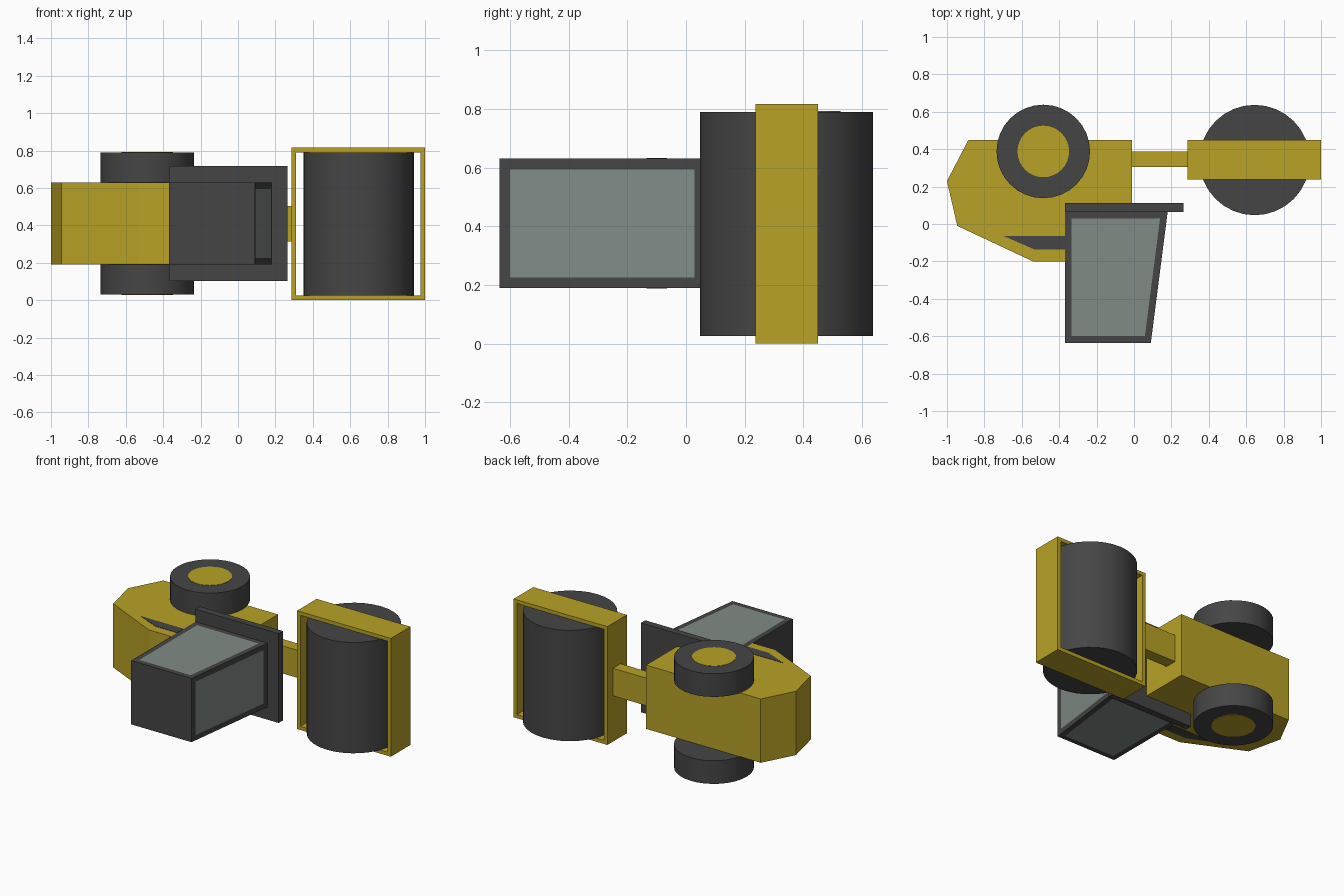
import bpy, bmesh, math
from mathutils import Matrix

if "Cube" in bpy.data.objects:
    bpy.data.objects.remove(bpy.data.objects["Cube"])


def material(name, rgb):
    m = bpy.data.materials.new(name)
    m.diffuse_color = (*rgb, 1)
    m.use_nodes = True
    m.node_tree.nodes["Principled BSDF"].inputs["Base Color"].default_value = m.diffuse_color
    return m


YELLOW = material("yellow_paint", (0.48, 0.36, 0.02))
DARK = material("dark_grey", (0.06, 0.06, 0.06))
GLASS = material("window_glass", (0.22, 0.26, 0.24))


def finish(bm, name, *mats):
    bmesh.ops.recalc_face_normals(bm, faces=bm.faces)
    mesh = bpy.data.meshes.new(name)
    bm.to_mesh(mesh)
    bm.free()
    for m in mats:
        mesh.materials.append(m)
    ob = bpy.data.objects.new(name, mesh)
    bpy.context.collection.objects.link(ob)
    return ob


def prism_bm(points, z0, z1):
    """Extrude an xy outline from z0 to z1."""
    bm = bmesh.new()
    face = bm.faces.new([bm.verts.new((x, y, z0)) for x, y in points])
    ext = bmesh.ops.extrude_face_region(bm, geom=[face])["geom"]
    bmesh.ops.translate(bm, vec=(0, 0, z1 - z0),
                        verts=[g for g in ext if isinstance(g, bmesh.types.BMVert)])
    bmesh.ops.recalc_face_normals(bm, faces=bm.faces)
    # extruding may leave or consume the base cap, so make sure both are present
    bmesh.ops.holes_fill(bm, edges=[e for e in bm.edges if e.is_boundary])
    return bm


def prism(name, points, z0, z1, mat):
    return finish(prism_bm(points, z0, z1), name, mat)


def rect(x0, x1, y0, y1):
    return [(x0, y0), (x1, y0), (x1, y1), (x0, y1)]


def cylinder(name, x, y, r, z0, z1, mat):
    bm = bmesh.new()
    bmesh.ops.create_cone(bm, cap_ends=True, segments=32, radius1=r, radius2=r, depth=z1 - z0,
                          matrix=Matrix.Translation((x, y, (z0 + z1) / 2)))
    ob = finish(bm, name, mat)
    bpy.ops.object.select_all(action='DESELECT')
    bpy.context.view_layer.objects.active = ob
    ob.select_set(True)
    bpy.ops.object.shade_smooth_by_angle(angle=math.radians(30))
    return ob


MID = 0.41          # mirror plane of the machine, which lies on its side
LO, HI = 0.19, 0.63  # width of body and cabin

# Engine body
prism("engine_body", [(-1, 0.23), (-0.945, -0.01), (-0.54, -0.2), (-0.37, -0.2), (-0.37, 0.11),
                      (-0.01, 0.11), (-0.01, 0.45), (-0.885, 0.45)], LO, HI, YELLOW)

# Side vents, wheels and hubs, mirrored about the middle
vent = [(-0.695, -0.065), (-0.535, -0.135), (-0.37, -0.135), (-0.37, -0.065)]
for side, s in (("left", 1), ("right", -1)):
    def span(a, b):
        return sorted((MID + s * a, MID + s * b))
    prism(side + "_vent", vent, *span(0.21, 0.222), DARK)
    cylinder(side + "_rear_wheel", -0.485, 0.388, 0.25, *span(0.22, 0.38), DARK)
    cylinder(side + "_wheel_hub", -0.485, 0.388, 0.138, *span(0.36, 0.382), YELLOW)

# Cabin floor and hitch bar
prism("cabin_floor", rect(-0.37, 0.265, 0.065, 0.112), 0.102, 0.718, DARK)
prism("hitch_bar", rect(-0.02, 0.29, 0.305, 0.388), 0.315, 0.505, YELLOW)

# Cabin with inset windows on both sides and the windscreen
bm = prism_bm([(-0.37, 0.065), (-0.37, -0.635), (0.09, -0.635), (0.18, 0.065)], LO, HI)
panes = [f for f in bm.faces if abs(f.normal.z) > 0.9 or f.normal.x > 0.9]
bmesh.ops.inset_individual(bm, faces=panes, thickness=0.036, use_even_offset=True)
for f in panes:
    f.material_index = 1
finish(bm, "cabin", DARK, GLASS)

# Front drum and its surrounding frame
cylinder("front_drum", 0.645, 0.342, 0.295, 0.026, 0.79, DARK)
bm = prism_bm(rect(0.285, 1.0, 0.237, 0.45), 0.0, 0.816)
bmesh.ops.delete(bm, geom=[f for f in bm.faces if abs(f.normal.y) > 0.9], context='FACES_ONLY')
frame = finish(bm, "drum_frame", YELLOW)
# outward normals, so the wall thickness goes inward
me = frame.data
if sum((p.center.x - 0.64) * p.normal.x for p in me.polygons) < 0:
    me.flip_normals()
wall = frame.modifiers.new("wall", 'SOLIDIFY')
wall.thickness = 0.025
wall.offset = -1
wall.use_even_offset = True
